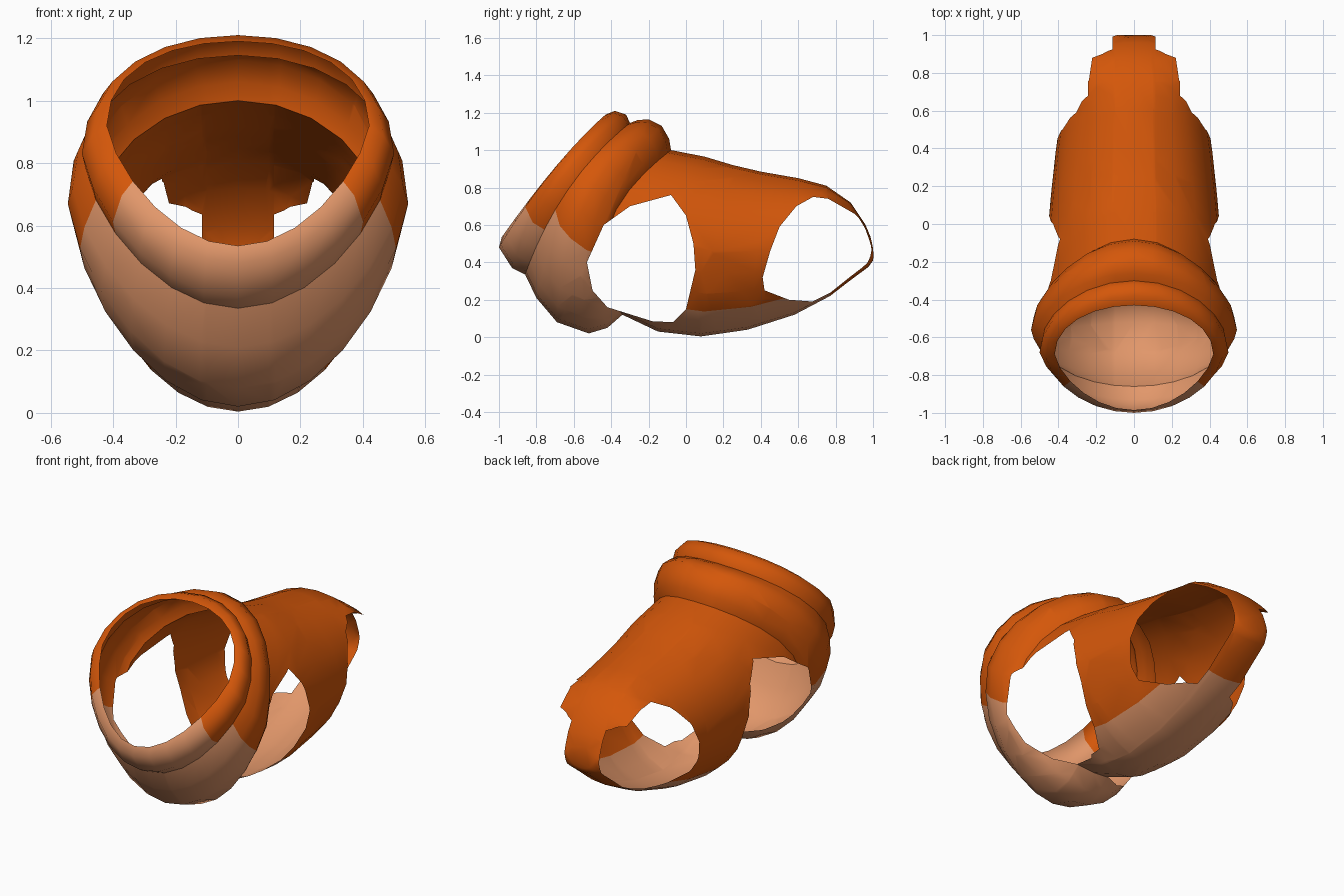
import bpy, bmesh, math
from mathutils import Vector

if "Cube" in bpy.data.objects:
    bpy.data.objects.remove(bpy.data.objects["Cube"])

SEG = 24  # sides around every ring


def material(name, rgb):
    m = bpy.data.materials.new(name)
    m.diffuse_color = (*rgb, 1)
    m.use_nodes = True
    m.node_tree.nodes["Principled BSDF"].inputs["Base Color"].default_value = m.diffuse_color
    return m


ORANGE = material("burnt orange knit", (0.66, 0.095, 0.003))
PEACH = material("peach knit", (0.76, 0.31, 0.145))


def ring_point(ring, t):
    """Point on a bent egg-shaped loop through top, mid and bottom (y, z)."""
    (ty, tz), (my, mz), (by, bz), w = ring
    u = (1 - math.cos(t)) / 2
    a, b, c = 2 * (u - .5) * (u - 1), 4 * u * (1 - u), 2 * u * (u - .5)
    x = w * math.sin(t) * (1 - .3 * max(0, u - .5))
    return Vector((x, a * ty + b * my + c * by, a * tz + b * mz + c * bz))


def cut_hole(bm, outline, min_x):
    """Remove what lies inside a convex (y, z) outline, on both sides."""
    cy = sum(p[0] for p in outline) / len(outline)
    cz = sum(p[1] for p in outline) / len(outline)
    for side in (1, -1):
        planes = [(Vector((side * min_x, 0, 0)), Vector((side, 0, 0)))]
        for p, q in zip(outline, outline[1:] + outline[:1]):
            n = Vector((0, q[1] - p[1], p[0] - q[0])).normalized()
            co = Vector((0, *p))
            if n.dot(Vector((0, cy, cz)) - co) < 0:
                n = -n
            planes.append((co, n))

        def inside(n_planes):
            return [f for f in bm.faces if all(
                no.dot(f.calc_center_median() - co) > 0 for co, no in planes[:n_planes])]

        for i, (co, no) in enumerate(planes):
            faces = inside(i)
            geom = set(faces)
            for f in faces:
                geom.update(f.edges)
                geom.update(f.verts)
            if geom:
                bmesh.ops.bisect_plane(bm, geom=list(geom), dist=1e-5,
                                       plane_co=co, plane_no=no)
        bmesh.ops.delete(bm, geom=inside(len(planes)), context='FACES')


def loft(name, rings, peach_from, holes=(), cap=False):
    """Skin the rings; peach_from is the angle (deg) per band where peach starts."""
    bm = bmesh.new()
    loops = [[bm.verts.new(ring_point(r, 2 * math.pi * j / SEG)) for j in range(SEG)]
             for r in rings]
    for i in range(len(rings) - 1):
        for j in range(SEG):
            k = (j + 1) % SEG
            f = bm.faces.new((loops[i][j], loops[i][k], loops[i + 1][k], loops[i + 1][j]))
            angle = 180 - abs(180 - (j + .5) * 360 / SEG)
            f.material_index = int(angle > peach_from[i])
            f.smooth = True
    if cap:
        bm.faces.new(loops[-1]).smooth = True
    bmesh.ops.recalc_face_normals(bm, faces=bm.faces[:])
    for outline, min_x in holes:
        cut_hole(bm, outline, min_x)
    me = bpy.data.meshes.new(name)
    bm.to_mesh(me)
    bm.free()
    me.materials.append(ORANGE)
    me.materials.append(PEACH)
    ob = bpy.data.objects.new(name, me)
    bpy.context.collection.objects.link(ob)
    return ob


# Leg openings seen from the side (y, z); the rear one runs past the back strap
front_leg = [(-.53, .4), (-.44, .6), (-.3, .7), (-.08, .76), (0, .65), (.04, .5), (.05, .36),
             (0, .15), (-.07, .08), (-.18, .085), (-.42, .16), (-.5, .25)]
rear_leg = [(.42, .25), (.41, .32), (.45, .46), (.5, .59), (.59, .7), (.68, .75), (.76, .74),
            (.9, .66), (1.03, .53), (1.03, .43), (.77, .23), (.68, .19), (.55, .2)]

# Outer neck roll
roll = [((-.43, 1.19), (-.69, .92), (-.985, .535), .42),
        ((-.38, 1.21), (-.71, .89), (-1, .48), .465),
        ((-.32, 1.19), (-.68, .83), (-.93, .37), .5),
        ((-.3, 1.145), (-.63, .79), (-.86, .335), .49)]
loft("neck_roll", roll, [120] * 3)

# Second roll, swelling into the chest
chest = [roll[-1],
         ((-.26, 1.16), (-.61, .72), (-.8, .21), .53),
         ((-.2, 1.165), (-.56, .67), (-.69, .08), .545),
         ((-.13, 1.13), (-.49, .61), (-.52, .02), .53),
         ((-.09, 1.06), (-.44, .58), (-.42, .05), .5),
         ((-.08, 1.0), (-.42, .57), (-.34, .12), .47)]
loft("chest_roll", chest, [105] * 5, [(front_leg, .1)])

# Body tube with the narrow strap closing it at the back
body = [chest[-1],
        ((.1, .965), (-.08, .5), (-.15, .03), .46),
        ((.25, .92), (.15, .46), (.08, .004), .44),
        ((.4, .885), (.38, .46), (.33, .04), .415),
        ((.6, .85), (.6, .48), (.58, .12), .385),
        ((.75, .81), (.77, .5), (.77, .22), .4),
        ((.88, .72), (.88, .52), (.88, .305), .34),
        ((.96, .6), (.955, .48), (.975, .375), .22),
        ((.985, .54), (1, .47), (1, .41), .09)]
loft("body", body, [135] * 5 + [999] * 3, [(front_leg, .1), (rear_leg, .115)], cap=True)
